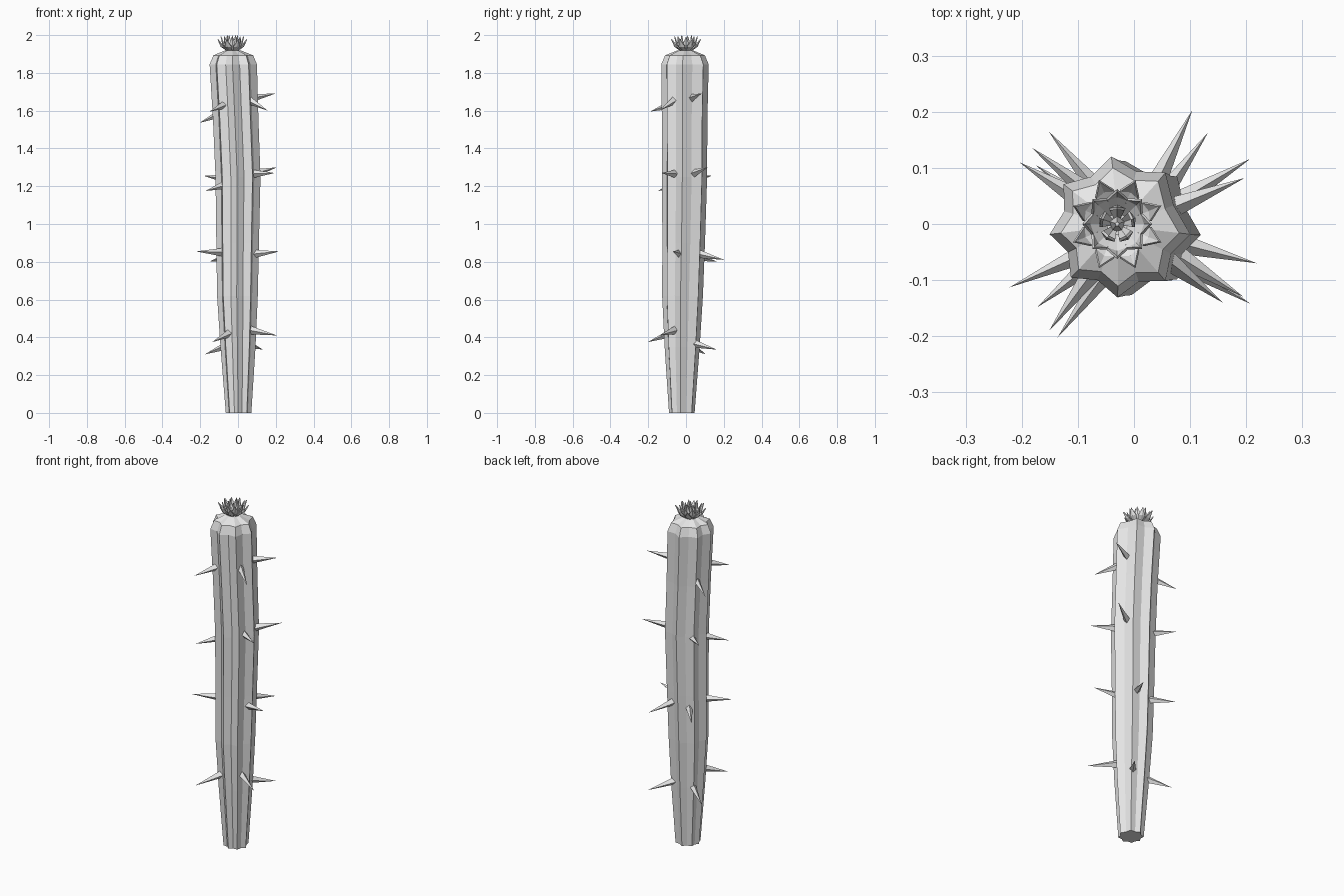
import bpy, bmesh
from math import sin, cos, radians, tau
from mathutils import Vector

cube = bpy.data.objects.get("Cube")
if cube:
    bpy.data.objects.remove(cube)

grey = bpy.data.materials.new("plain_grey")
grey.use_nodes = True
grey.diffuse_color = (0.8, 0.8, 0.8, 1)
grey.node_tree.nodes["Principled BSDF"].inputs["Base Color"].default_value = grey.diffuse_color


def add_object(name, bm):
    bmesh.ops.recalc_face_normals(bm, faces=bm.faces)
    mesh = bpy.data.meshes.new(name)
    bm.to_mesh(mesh)
    bm.free()
    mesh.materials.append(grey)
    obj = bpy.data.objects.new(name, mesh)
    bpy.context.collection.objects.link(obj)
    return obj


# Ribbed trunk: a slightly uneven eight-ridged star, lofted along a leaning axis
ridge_angles = [-6, 50, 97, 143, 186, 226, 268, 310]
star = []
for i, angle in enumerate(ridge_angles):
    following = ridge_angles[(i + 1) % 8] + (360 if i == 7 else 0)
    star.append((radians(angle), 0.126))
    star.append((radians((angle + following) / 2), 0.103))

# height, centre x, centre y, scale
sections = [
    (0.0, 0.003, -0.022, 0.54),
    (0.35, 0.0, -0.02, 0.74),
    (0.62, -0.003, -0.018, 0.86),
    (0.9, -0.002, -0.012, 0.90),
    (1.25, 0.0, -0.007, 0.95),
    (1.55, -0.012, -0.007, 0.96),
    (1.845, -0.025, -0.005, 1.0),
    (1.893, -0.025, -0.005, 0.84),
    (1.918, -0.027, -0.004, 0.35),
]
bm = bmesh.new()
rings = [[bm.verts.new((cx + s * r * cos(a), cy + s * r * sin(a), z)) for a, r in star]
         for z, cx, cy, s in sections]
for low, high in zip(rings, rings[1:]):
    for i in range(len(star)):
        j = (i + 1) % len(star)
        bm.faces.new((low[i], low[j], high[j], high[i]))
bm.faces.new(rings[0][::-1])
bm.faces.new(rings[-1])
add_object("trunk", bm)


def axis_at(z):
    """Centre and scale of the trunk at a height."""
    for (z0, *a), (z1, *b) in zip(sections, sections[1:]):
        if z <= z1:
            return Vector(a).lerp(Vector(b), (z - z0) / (z1 - z0))


# Spines: tip position and base height
spines = [
    (0.197, 0.082, 1.69, 1.665), (0.207, 0.116, 1.30, 1.265),
    (0.104, 0.203, 0.81, 0.845), (0.132, 0.163, 0.335, 0.37),
    (0.158, -0.14, 1.60, 1.66), (0.195, -0.13, 1.27, 1.265),
    (0.219, -0.07, 0.855, 0.84), (0.207, -0.142, 0.41, 0.44),
    (-0.151, -0.19, 1.595, 1.635), (-0.172, -0.148, 1.175, 1.21),
    (-0.222, -0.113, 0.855, 0.85), (-0.136, -0.202, 0.375, 0.425),
    (-0.204, 0.11, 1.535, 1.59), (-0.182, 0.136, 1.255, 1.24),
    (-0.152, 0.165, 0.80, 0.83), (-0.175, 0.105, 0.31, 0.36),
]
bm = bmesh.new()
for x, y, z, base_z in spines:
    cx, cy, scale = axis_at(base_z)
    out = Vector((x - cx, y - cy, 0)).normalized()
    base = Vector((cx, cy, base_z)) + out * 0.085 * scale
    tip = Vector((x, y, z))
    side = out.cross(Vector((0, 0, 1)))
    up = side.cross((tip - base).normalized())
    corners = [bm.verts.new(base + d) for d in (side * 0.02, up * 0.024, -side * 0.02, -up * 0.024)]
    point = bm.verts.new(tip)
    bm.faces.new(corners)
    for i in range(4):
        bm.faces.new((corners[i], corners[(i + 1) % 4], point))
add_object("spines", bm)

# Flower: rings of cupped pointed petals
centre = Vector((-0.03, 0.0, 0))


def petal_ring(name, count, turn, half_width, profile):
    bm = bmesh.new()
    for k in range(count):
        angle = turn + tau * k / count
        out = Vector((cos(angle), sin(angle), 0))
        side = Vector((-sin(angle), cos(angle), 0))
        rows = []
        for (r, z), w in zip(profile, (0.4, 1, 0)):
            mid = centre + out * r + Vector((0, 0, z))
            if w:
                edge = mid - out * 0.006 * w
                rows.append([bm.verts.new(p) for p in
                             (edge - side * half_width * w, mid, edge + side * half_width * w)])
            else:
                tip = bm.verts.new(mid)
        for i in range(2):
            bm.faces.new((rows[0][i], rows[0][i + 1], rows[1][i + 1], rows[1][i]))
            bm.faces.new((rows[1][i], rows[1][i + 1], tip))
    obj = add_object(name, bm)
    thick = obj.modifiers.new("thickness", "SOLIDIFY")
    thick.thickness = 0.005
    thick.offset = 0


petal_ring("outer_petals", 8, tau / 16, 0.018, [(0.025, 1.915), (0.063, 1.94), (0.083, 1.978)])
petal_ring("middle_petals", 8, 0, 0.018, [(0.02, 1.915), (0.05, 1.95), (0.06, 1.992)])
petal_ring("inner_petals", 5, tau / 4, 0.014, [(0.012, 1.915), (0.032, 1.955), (0.028, 1.998)])

# Bud in the middle of the flower
bm = bmesh.new()
bmesh.ops.create_cone(bm, segments=5, radius1=0.016, radius2=0.004, depth=0.07, cap_ends=True)
bmesh.ops.translate(bm, verts=bm.verts, vec=centre + Vector((0, 0, 1.945)))
add_object("bud", bm)
